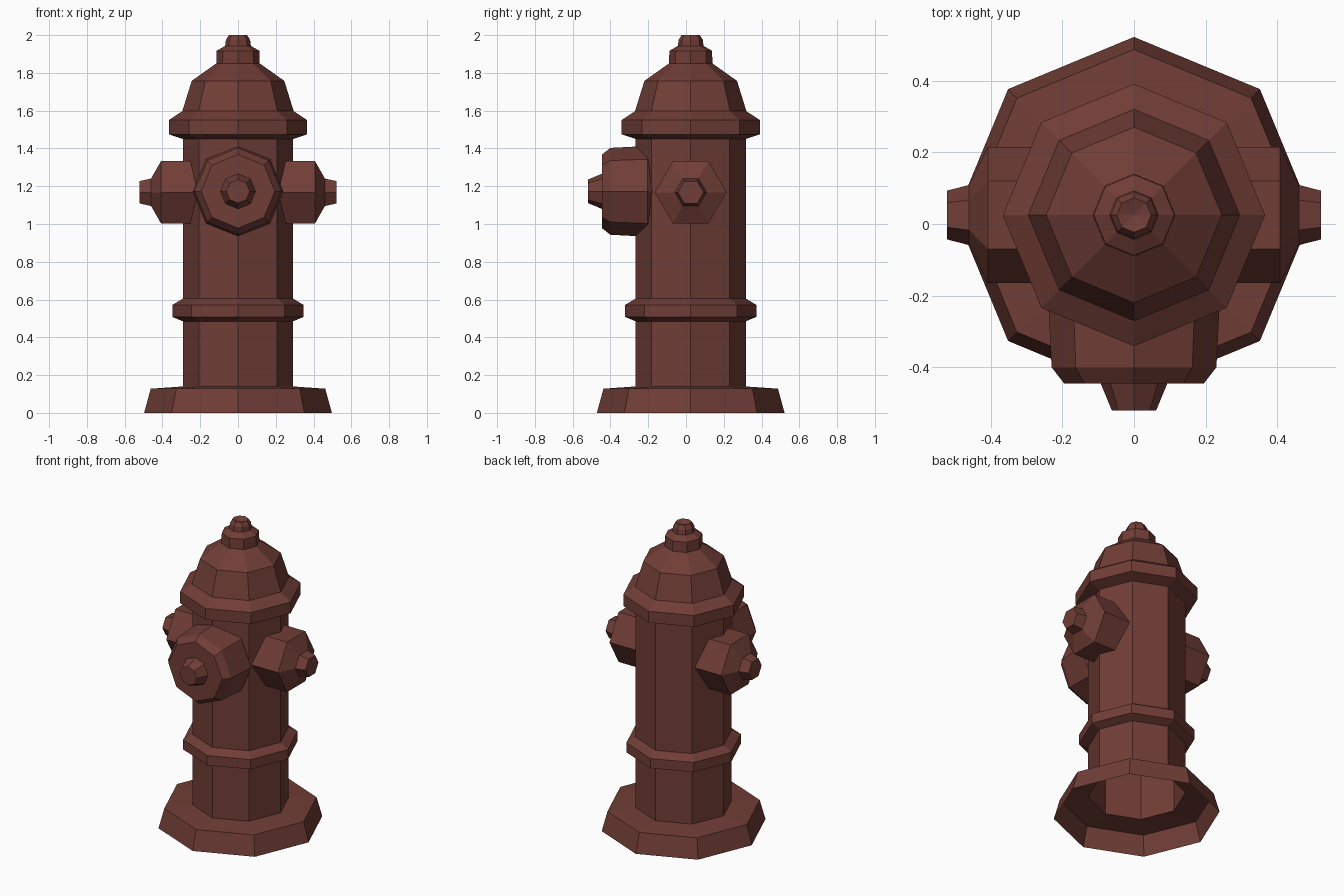
import bpy, math
from mathutils import Matrix, Vector

if "Cube" in bpy.data.objects:
    bpy.data.objects.remove(bpy.data.objects["Cube"])

paint = bpy.data.materials.new("dull red paint")
paint.diffuse_color = (0.165, 0.047, 0.037, 1)
paint.use_nodes = True
paint.node_tree.nodes["Principled BSDF"].inputs["Base Color"].default_value = paint.diffuse_color
CY = 0.025   # the barrel axis sits slightly behind the origin


def lathe(name, profile, sides=8, turn=0.0, origin=(0, CY, 0), rot=None):
    """Faceted open shell turned from (radius, height); radius 0 closes the end."""
    m = Matrix.Translation(Vector(origin)) @ (rot or Matrix.Identity(4))
    verts, faces, prev = [], [], None
    for r, h in profile:
        n = 1 if r == 0 else sides
        ring = []
        for j in range(n):
            a = turn + math.tau * j / sides
            ring.append(len(verts))
            verts.append(m @ Vector((r * math.cos(a), r * math.sin(a), h)))
        if prev:
            for j in range(sides):
                k = (j + 1) % sides
                if n == 1:
                    faces.append((prev[j], prev[k], ring[0]))
                else:
                    faces.append((prev[j], prev[k], ring[k], ring[j]))
        prev = ring
    me = bpy.data.meshes.new(name)
    me.from_pydata(verts, [], faces)
    me.materials.append(paint)
    ob = bpy.data.objects.new(name, me)
    bpy.context.collection.objects.link(ob)
    return ob


# Hollow foot, open underneath
lathe("base_flange", [(0.497, 0), (0.462, 0.128), (0.292, 0.14)])
# Barrel in two lengths with a raised band between them
lathe("lower_barrel", [(0.292, 0.14), (0.292, 0.485)])
lathe("barrel_band", [(0.292, 0.485), (0.347, 0.508), (0.347, 0.572), (0.292, 0.605)])
lathe("upper_barrel", [(0.292, 0.605), (0.292, 1.45)])
# Collar, dome and top nut
lathe("collar", [(0.292, 1.45), (0.366, 1.475), (0.366, 1.55), (0.295, 1.597)])
lathe("bonnet", [(0.295, 1.597), (0.245, 1.758), (0.115, 1.85)])
lathe("top_neck", [(0.115, 1.85), (0.113, 1.917), (0.068, 1.943)])
lathe("top_nut", [(0.068, 1.943), (0.064, 1.975), (0.048, 2.0), (0, 1.985)])

# Large front outlet with its cap nut
front = Matrix.Rotation(math.radians(90), 4, 'X')
lathe("front_outlet", [(0.20, 0.17), (0.24, 0.205), (0.230, 0.40), (0.195, 0.445), (0.093, 0.445)],
      origin=(0, 0, 1.173), rot=front)
lathe("front_outlet_nut", [(0.093, 0.445), (0.062, 0.52), (0, 0.52)],
      origin=(0, 0, 1.173), rot=front)

# Hexagonal side outlets
for side, s in (("right", 1), ("left", -1)):
    rot = Matrix.Rotation(math.radians(90 * s), 4, 'Y')
    lathe(side + "_outlet", [(0.19, 0.2), (0.19, 0.408), (0.084, 0.46)],
          6, math.pi / 2, (0, CY, 1.168), rot)
    lathe(side + "_outlet_nut", [(0.084, 0.46), (0.068, 0.522), (0, 0.522)],
          6, math.pi / 2, (0, CY, 1.168), rot)
